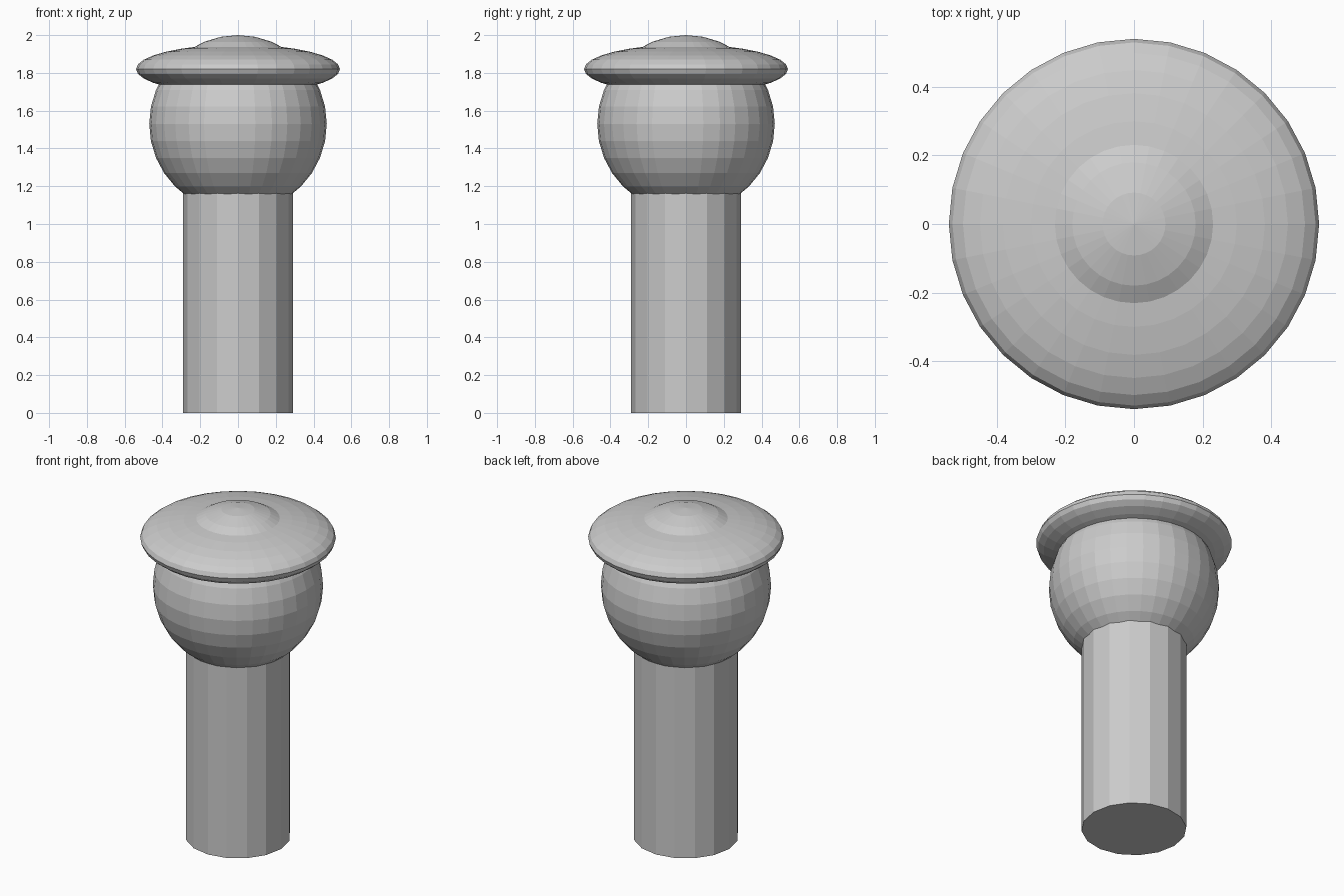
import bpy

if "Cube" in bpy.data.objects:
    bpy.data.objects.remove(bpy.data.objects["Cube"])


def ball(name, z, radius, height):
    """Flat-shaded UV sphere, squashed to the given half height."""
    bpy.ops.mesh.primitive_uv_sphere_add(segments=32, ring_count=16,
                                         radius=1, location=(0, 0, z))
    obj = bpy.context.object
    obj.name = name
    obj.scale = (radius, radius, height)
    bpy.ops.object.transform_apply(location=False, rotation=False, scale=True)
    return obj


# Body: 16-sided post, its top hidden inside the head
post_height = 1.22
bpy.ops.mesh.primitive_cylinder_add(vertices=16, radius=0.29, depth=post_height,
                                    location=(0, 0, post_height / 2))
bpy.context.object.name = "body_post"

# Head: its crown pokes through the brim at the top
ball("head", 1.53, 0.47, 0.47)

# Flattened cap brim
ball("cap_brim", 1.82, 0.54, 0.13)
